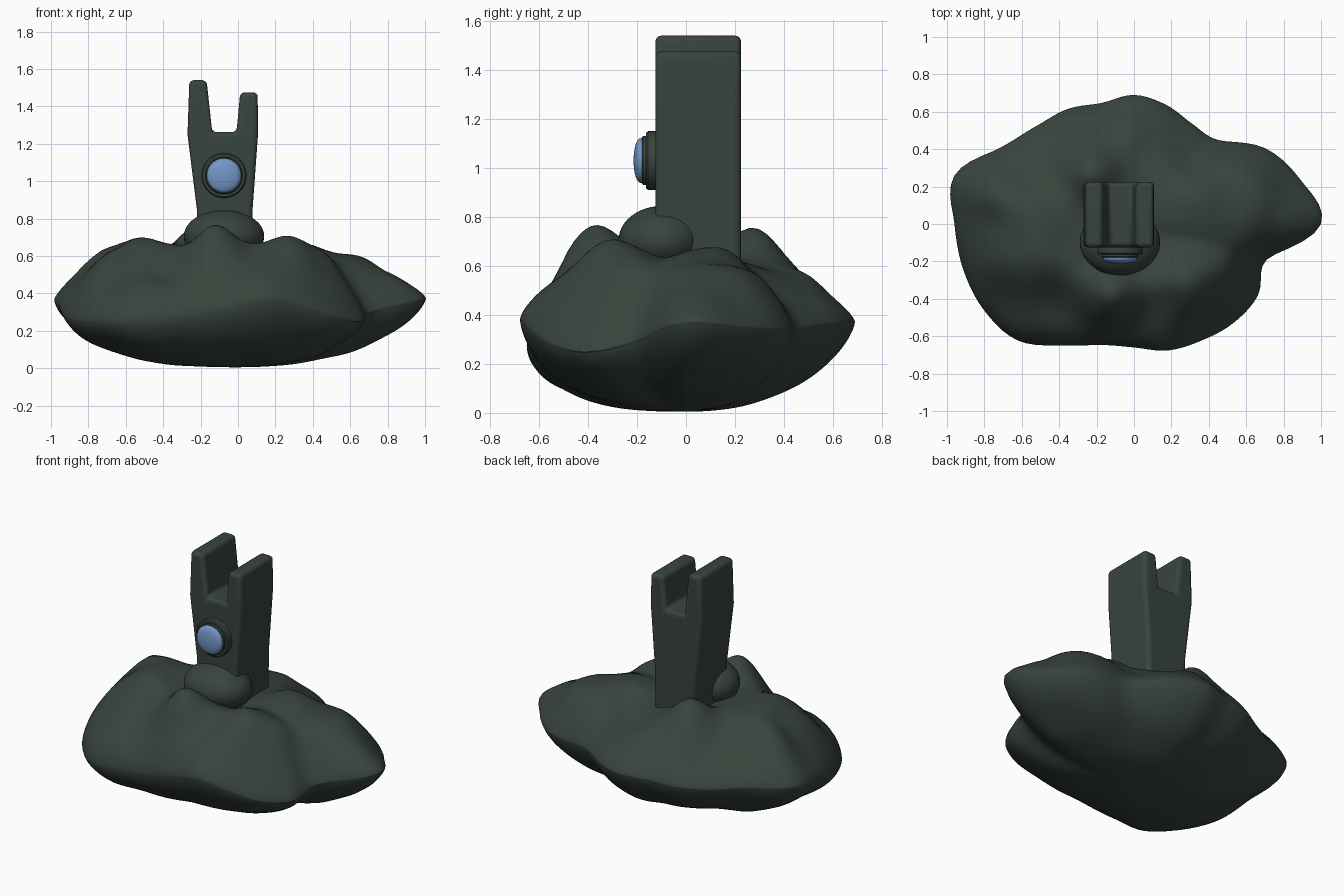
import bpy, bmesh, math
from mathutils import Vector, noise

old = bpy.data.objects.get("Cube")
if old:
    bpy.data.objects.remove(old, do_unlink=True)


def material(name, rgb):
    m = bpy.data.materials.new(name)
    m.use_nodes = True
    m.diffuse_color = (*rgb, 1)
    bsdf = m.node_tree.nodes["Principled BSDF"]
    bsdf.inputs["Base Color"].default_value = (*rgb, 1)
    bsdf.inputs["Roughness"].default_value = 0.7
    return m


STONE = material("dark green stone", (0.040, 0.058, 0.047))
BLUE = material("blue glass", (0.17, 0.31, 0.58))


def finish(name, bm, mat, angle=40):
    bmesh.ops.recalc_face_normals(bm, faces=bm.faces)
    mesh = bpy.data.meshes.new(name)
    bm.to_mesh(mesh)
    bm.free()
    mesh.materials.append(mat)
    ob = bpy.data.objects.new(name, mesh)
    bpy.context.collection.objects.link(ob)
    bpy.ops.object.select_all(action="DESELECT")
    ob.select_set(True)
    bpy.context.view_layer.objects.active = ob
    bpy.ops.object.shade_smooth_by_angle(angle=math.radians(angle))
    return ob


def loft(bm, rings, start, end):
    """Bridge closed rings and close both ends with a fan."""
    loops = [[bm.verts.new(p) for p in ring] for ring in rings]
    n = len(loops[0])
    for a, b in zip(loops, loops[1:]):
        for i in range(n):
            j = (i + 1) % n
            bm.faces.new((a[i], a[j], b[j], b[i]))
    for tip, loop in ((start, loops[0]), (end, loops[-1])):
        v = bm.verts.new(tip)
        for i in range(n):
            bm.faces.new((v, loop[i], loop[(i + 1) % n]))


def periodic(values, u):
    """Smooth closed interpolation, u running from 0 to 1."""
    n = len(values)
    i = int(u * n)
    f = u * n - i
    a, b, c, d = (values[(i + k) % n] for k in (-1, 0, 1, 2))
    return b + 0.5 * f * (c - a + f * (2*a - 5*b + 4*c - d + f * (3*(b - c) + d - a)))


# Rock: outline radius and rim height every 15 degrees, starting at +x
RADIUS = [1.0, .92, .81, .635, .62, .66, .69, .67, .71, .74, .82, .995,
          .96, .945, .925, .88, .75, .67, .66, .70, .72, .75, .765, .735]
RIM = [.37, .35, .34, .34, .36, .37, .37, .36, .35, .34, .36, .37,
       .34, .27, .25, .25, .27, .30, .34, .38, .33, .27, .25, .30]
# Peaks and hollows: x, y, height, spread
BUMPS = [(-.12, -.39, .20, .12), (.30, -.31, .14, .14), (-.53, -.13, .14, .15),
         (-.24, .27, .16, .11), (.30, .13, .08, .12), (.52, -.2, .05, .13),
         (-.13, .44, .04, .11), (-.8, -.25, .09, .1), (-.8, .17, .07, .12),
         (.62, .2, .07, .13), (.32, .32, -.04, .08), (.1, -.1, -.03, .1),
         (-.36, -.45, -.06, .09), (.05, -.48, -.04, .08), (-.65, .1, .04, .12)]


def rock_point(u, t, upper):
    a = u * math.tau
    r = periodic(RADIUS, u) * t
    rim = periodic(RIM, u)
    x, y = r * math.cos(a), r * math.sin(a)
    # The rock is blunter towards the front right corner
    blunt = max(0, math.cos(a - math.radians(235)))
    if upper:
        z = rim + (.62 - rim) * (1 - t ** (2.2 + .2 * blunt)) ** (.7 - .15 * blunt)
        fade = min(1, (1 - t * t) * 2.2) ** .7
        z += fade * sum(h * math.exp(-((x - bx) ** 2 + (y - by) ** 2) / (2 * s * s))
                        for bx, by, h, s in BUMPS)
        z += .028 * fade * noise.noise(Vector((x * 5, y * 5, 1)))
    else:
        z = rim * (1 - (1 - t ** (2.2 + .4 * blunt)) ** (.66 - .1 * blunt)) + .005
        z += .025 * t * t * (1 - t) * 4 * noise.noise(Vector((x * 4, y * 4, 5)))
    return Vector((x, y, max(z, 0)))


SEG, STEPS = 120, 32
levels = [(math.sin(math.pi / 2 * k / STEPS), True) for k in range(1, STEPS + 1)]
levels += [(math.sin(math.pi / 2 * k / STEPS), False) for k in range(STEPS - 1, 0, -1)]
bm = bmesh.new()
loft(bm, [[rock_point(i / SEG, min(t, 1), up) for i in range(SEG)] for t, up in levels],
     rock_point(0, 0, True), rock_point(0, 0, False))
finish("rock", bm, STONE, 90)

# Forked pillar: front profile extruded towards the back
PROFILE = [(-.21, .55), (-.22, .85), (-.27, 1.25), (-.26, 1.54), (-.168, 1.54),
           (-.138, 1.262), (-.008, 1.262), (.012, 1.475), (.105, 1.475),
           (.107, 1.25), (.078, .85), (.075, .55)]
bm = bmesh.new()
face = bm.faces.new([bm.verts.new((x, -.125, z)) for x, z in PROFILE])
out = bmesh.ops.extrude_face_region(bm, geom=[face])
bmesh.ops.translate(bm, vec=(0, .35, 0),
                    verts=[g for g in out["geom"] if isinstance(g, bmesh.types.BMVert)])
pillar = finish("forked_pillar", bm, STONE)
bev = pillar.modifiers.new("soft edges", "BEVEL")
bev.width, bev.segments, bev.limit_method = .025, 4, "ANGLE"
bev.angle_limit = math.radians(25)

# Rounded boulder at the foot of the pillar
bm = bmesh.new()
bmesh.ops.create_uvsphere(bm, u_segments=40, v_segments=24, radius=1)
bmesh.ops.scale(bm, vec=(.215, .178, .14), verts=bm.verts)
bmesh.ops.translate(bm, vec=(-.075, -.097, .705), verts=bm.verts)
finish("foot_boulder", bm, STONE)


# Round parts turned about the front-facing axis: pairs of radius and y
def turned(name, profile, mat):
    cx, cz, n = -.075, 1.03, 48
    rings = [[(cx + r * math.cos(math.tau * i / n), y, cz + r * math.sin(math.tau * i / n))
              for i in range(n)] for r, y in profile]
    bm = bmesh.new()
    loft(bm, rings, (cx, profile[0][1], cz), (cx, profile[-1][1], cz))
    return finish(name, bm, mat)


turned("lens_mount", [(.12, -.11), (.12, -.155), (.113, -.163), (.1, -.163),
                      (.1, -.175), (.095, -.18)], STONE)
dome = [(.092 * math.cos(a), -.18 - .034 * math.sin(a) ** .8)
        for a in (math.pi / 2 * k / 10 for k in range(10))]
turned("lens", [(.092, -.165)] + dome + [(.004, -.214)], BLUE)
